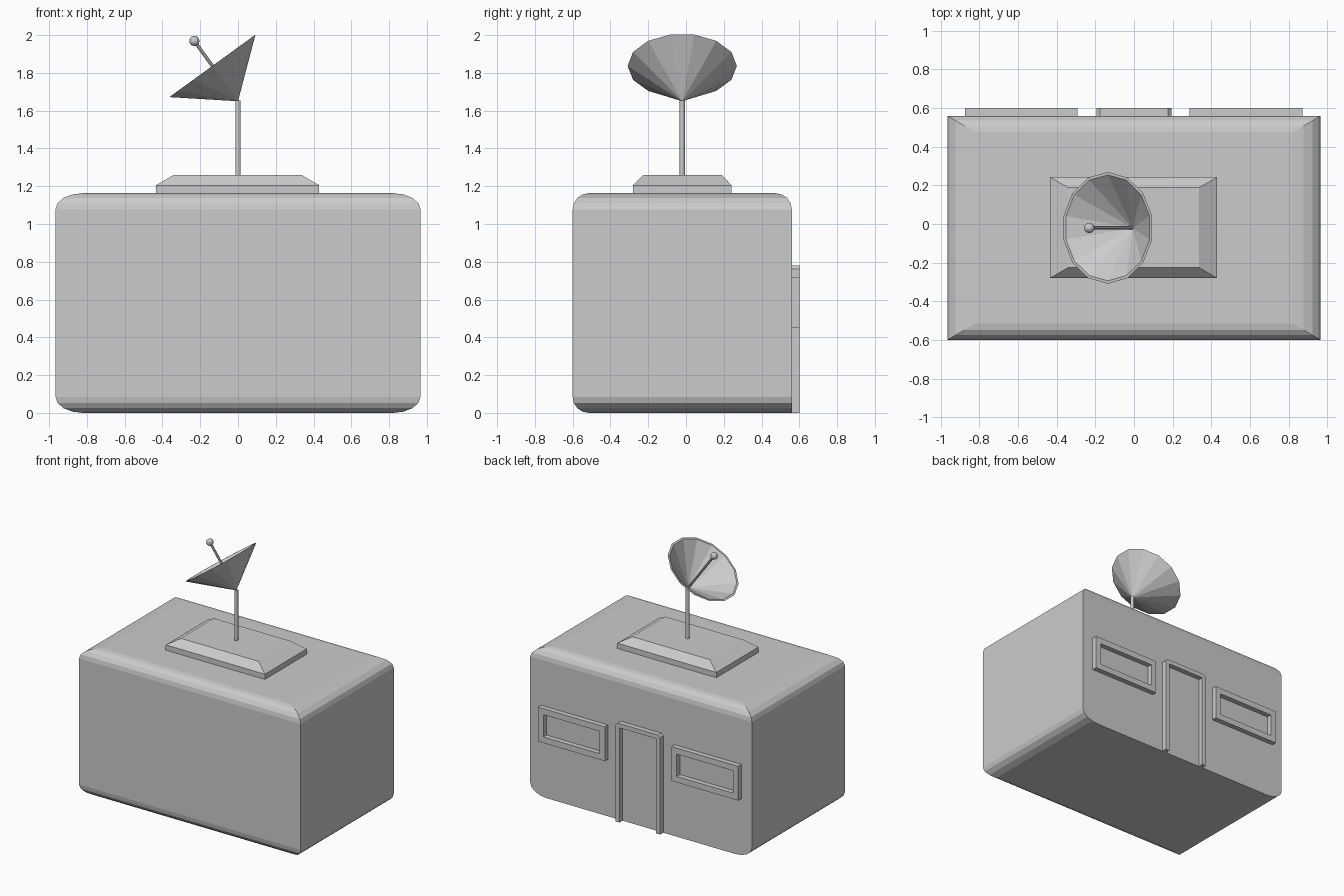
import bpy, bmesh, math
from mathutils import Vector

if "Cube" in bpy.data.objects:
    bpy.data.objects.remove(bpy.data.objects["Cube"])


def make(name, verts, faces):
    me = bpy.data.meshes.new(name)
    bm = bmesh.new()
    vs = [bm.verts.new(v) for v in verts]
    for f in faces:
        bm.faces.new([vs[i] for i in f])
    bmesh.ops.recalc_face_normals(bm, faces=bm.faces[:])
    bm.to_mesh(me)
    bm.free()
    ob = bpy.data.objects.new(name, me)
    bpy.context.collection.objects.link(ob)
    return ob


def stacked(name, rings):
    """Closed solid from stacked rectangles (x0, x1, y0, y1, z)."""
    verts, faces = [], []
    for x0, x1, y0, y1, z in rings:
        verts += [(x0, y0, z), (x1, y0, z), (x1, y1, z), (x0, y1, z)]
    for k in range(len(rings) - 1):
        for i in range(4):
            j = (i + 1) % 4
            faces.append((4*k + i, 4*k + j, 4*k + 4 + j, 4*k + 4 + i))
    n = 4 * (len(rings) - 1)
    faces += [(3, 2, 1, 0), (n, n + 1, n + 2, n + 3)]
    return make(name, verts, faces)


def frame(name, outer, inner, y0, y1, closed):
    """Flat trim between two xz outlines, given depth along y."""
    n = len(outer)
    verts = [(x, y, z) for y in (y0, y1) for loop in (outer, inner) for x, z in loop]
    faces = []
    for i in range(n if closed else n - 1):
        j = (i + 1) % n
        faces += [(i, j, n + j, n + i), (2*n + i, 2*n + j, 3*n + j, 3*n + i),
                  (i, j, 2*n + j, 2*n + i), (n + i, n + j, 3*n + j, 3*n + i)]
    if not closed:
        for i in (0, n - 1):
            faces.append((i, n + i, 3*n + i, 2*n + i))
    return make(name, verts, faces)


def rod(name, a, b, r, sides):
    a, b = Vector(a), Vector(b)
    bpy.ops.mesh.primitive_cylinder_add(vertices=sides, radius=r,
                                        depth=(b - a).length, location=(a + b) / 2)
    ob = bpy.context.object
    ob.name = name
    ob.rotation_euler = (b - a).to_track_quat('Z', 'Y').to_euler()
    return ob


# Shelter body: rounded top all round, rounded bottom except at the back wall
X, YF, YB, H = 0.966, -0.6, 0.56, 1.163
RX, RY, RZ = 0.145, 0.085, 0.085
rings = []
for k in range(5):
    a = math.radians(90 - 22.5 * k)
    c, s = 1 - math.cos(a), math.sin(a)
    rings.append((-X + RX*c, X - RX*c, YF + RY*c, YB, RZ * (1 - s)))
for k in range(5):
    a = math.radians(22.5 * k)
    c, s = 1 - math.cos(a), math.sin(a)
    rings.append((-X + RX*c, X - RX*c, YF + RY*c, YB - RY*c, H - RZ * (1 - s)))
stacked("shelter_body", rings)

# Roof plinth with sloped shoulders
stacked("roof_plinth", [(-0.434, 0.43, -0.28, 0.242, 1.15),
                        (-0.434, 0.43, -0.28, 0.242, 1.205),
                        (-0.34, 0.336, -0.225, 0.188, 1.26)])

# Window frames on the back wall
z0, z1, t = 0.45, 0.72, 0.047
for side, a, b in (("left", -0.875, -0.292), ("right", 0.288, 0.871)):
    frame(side + "_window_frame",
          [(a, z0), (b, z0), (b, z1), (a, z1)],
          [(a + t, z0 + t), (b - t, z0 + t), (b - t, z1 - t), (a + t, z1 - t)],
          YB - 0.002, 0.6, True)

# Door frame with clipped top corners
def arch(w, top, c):
    return [(-w, 0), (-w, top - c), (-w + c, top), (w - c, top), (w, top - c), (w, 0)]

frame("door_frame", arch(0.194, 0.78, 0.018), arch(0.16, 0.746, 0.004),
      YB - 0.002, 0.6, False)

# Mast, dish, feed arm and receiver
base = Vector((0, -0.02, 1.65))
axis = Vector((-0.587, 0, 0.81)).normalized()
rod("mast", (0, -0.02, 1.255), base + Vector((0, 0, 0.004)), 0.014, 12)

N, R, D = 14, 0.289, 0.231
u, v = Vector((0, 1, 0)), Vector((0.81, 0, 0.587)).normalized()
verts = [base, base + axis * 0.012]
for r in (R, R - 0.015):
    for i in range(N):
        a = 2 * math.pi * i / N
        verts.append(base + axis * D + (u * math.cos(a) + v * math.sin(a)) * r)
faces = []
for i in range(N):
    p, q = 2 + i, 2 + (i + 1) % N
    faces += [(0, p, q), (p, q, q + N, p + N), (1, q + N, p + N)]
make("dish", verts, faces)

tip = base + axis * 0.394
rod("feed_arm", base + axis * 0.01, tip, 0.009, 8)
bpy.ops.mesh.primitive_uv_sphere_add(segments=12, ring_count=8, radius=0.027, location=tip)
bpy.context.object.name = "receiver_ball"
